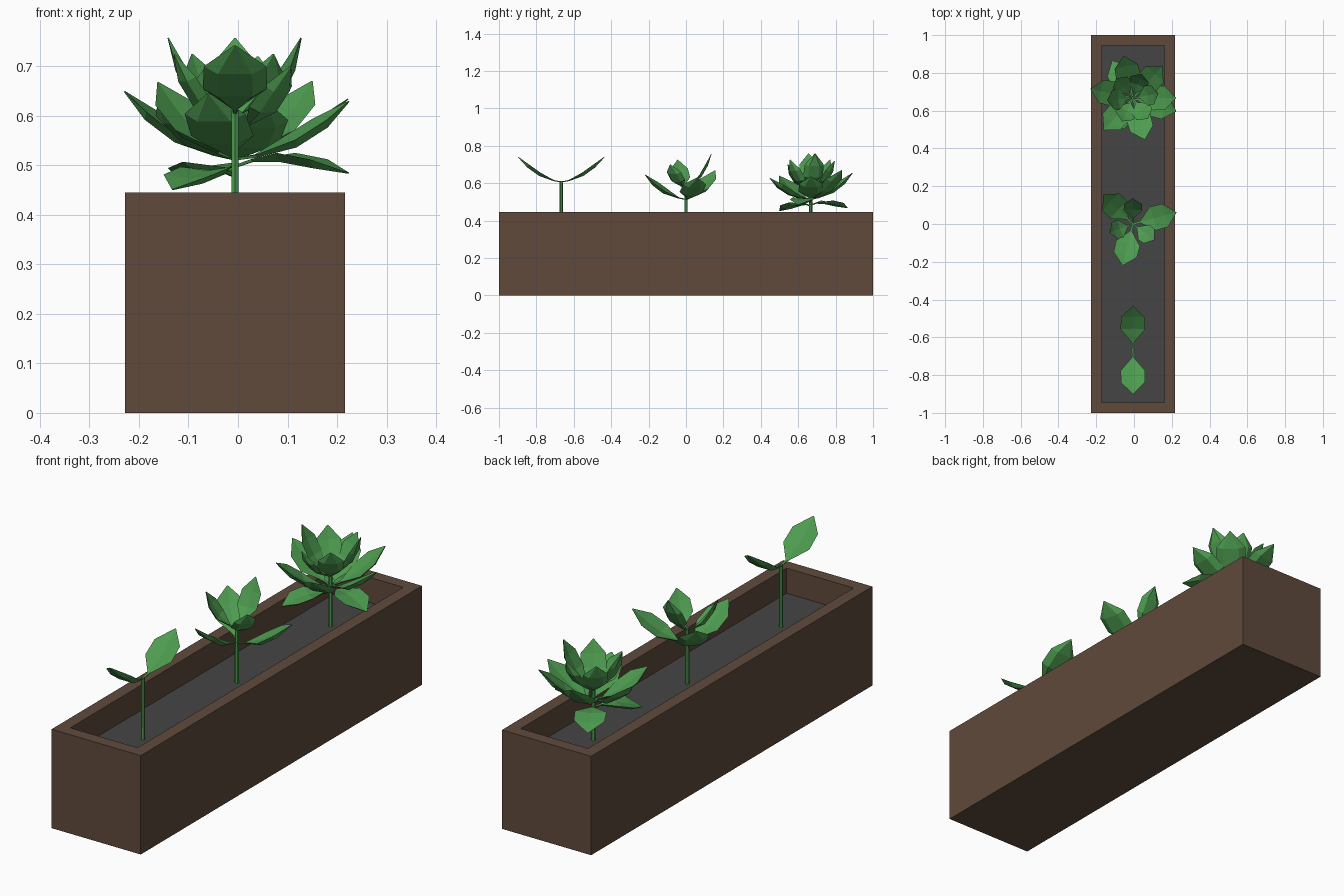
import bpy, bmesh
from math import cos, sin, radians, hypot
from mathutils import Vector

if "Cube" in bpy.data.objects:
    bpy.data.objects.remove(bpy.data.objects["Cube"])

CX = -0.006   # planter and stem centre line
SOIL_Z = 0.33


def material(name, rgb):
    m = bpy.data.materials.new(name)
    m.diffuse_color = (*rgb, 1)
    m.use_nodes = True
    m.node_tree.nodes["Principled BSDF"].inputs["Base Color"].default_value = m.diffuse_color
    return m


WOOD = material("brown", (0.115, 0.068, 0.045))
SOIL = material("soil grey", (0.06, 0.06, 0.06))
GREEN = material("leaf green", (0.075, 0.33, 0.08))


def finish(name, bm, mat):
    bmesh.ops.recalc_face_normals(bm, faces=bm.faces)
    me = bpy.data.meshes.new(name)
    bm.to_mesh(me)
    bm.free()
    me.materials.append(mat)
    ob = bpy.data.objects.new(name, me)
    bpy.context.collection.objects.link(ob)
    return ob


def rect(bm, hx, hy, z):
    return [bm.verts.new((CX + sx * hx, sy * hy, z))
            for sx, sy in ((-1, -1), (1, -1), (1, 1), (-1, 1))]


def bridge(bm, a, b):
    n = len(a)
    for i in range(n):
        bm.faces.new((a[i], a[(i + 1) % n], b[(i + 1) % n], b[i]))


# planter box: outer walls, rim, inner walls
bm = bmesh.new()
rings = [rect(bm, 0.222, 1.0, 0), rect(bm, 0.222, 1.0, 0.445),
         rect(bm, 0.167, 0.945, 0.445), rect(bm, 0.167, 0.945, SOIL_Z)]
bm.faces.new(rings[0])
for a, b in zip(rings, rings[1:]):
    bridge(bm, a, b)
bm.faces.new(rings[-1])
finish("planter_box", bm, WOOD)

# soil surface
bm = bmesh.new()
bm.faces.new(rect(bm, 0.167, 0.945, SOIL_Z + 0.002))
finish("soil", bm, SOIL)


def stem(name, y, top):
    bm = bmesh.new()
    bmesh.ops.create_cone(bm, cap_ends=True, segments=6, radius1=0.009,
                          radius2=0.008, depth=top - SOIL_Z)
    bmesh.ops.translate(bm, verts=bm.verts, vec=(CX, y, (top + SOIL_Z) / 2))
    finish(name, bm, GREEN)


# leaf outline: (fraction along, half width, share of bend)
ROWS = ((0.0, 0.005, 0), (0.15, 0.006, 0.6), (0.44, 0.065, 1.0),
        (0.73, 0.063, 0.65), (1.0, 0.002, 0))


def leaf(name, y, base, az, reach, tip, bend, size=1.0):
    """Folded blade from the stem to a tip at a given reach and height."""
    a = radians(az)
    out, side = Vector((cos(a), sin(a), 0)), Vector((-sin(a), cos(a), 0))
    length = hypot(reach, tip - base)
    along = (out * reach + Vector((0, 0, tip - base))) / length
    up = along.cross(side)
    start = Vector((CX, y, base))
    bm = bmesh.new()
    loops = []
    for t, w, b in ROWS:
        w *= size
        c = start + along * length * t + up * bend * b
        thick = 0.005 + 0.09 * w if t < 1 else 0.002
        section = ((-w, 0.12 * w), (0, 0), (w, 0.12 * w),
                   (0.55 * w, -thick), (-0.55 * w, -thick))
        loops.append([bm.verts.new(c + side * s + up * h) for s, h in section])
    for p, q in zip(loops, loops[1:]):
        bridge(bm, p, q)
    bm.faces.new(loops[0])
    bm.faces.new(loops[-1])
    finish(name, bm, GREEN)


# each plant: name, y, stem top, leaves (base z, azimuth, reach, tip z, bend, size)
seedling = [(0.608, az, 0.232, 0.742, -0.022, 1) for az in (90, 270)]

young = [(0.515, 15, 0.238, 0.63, -0.022, 1),
         (0.515, 256, 0.225, 0.645, -0.022, 1),
         (0.515, 135, 0.220, 0.668, -0.022, 1),
         (0.575, 90, 0.135, 0.757, -0.022, 0.75),
         (0.575, 323, 0.140, 0.70, -0.022, 0.75),
         (0.575, 200, 0.130, 0.725, -0.022, 0.75)]

mature = [(0.50, -17, 0.240, 0.485, 0.024, 1),
          (0.485, 119, 0.225, 0.468, 0.022, 1),
          (0.48, 233, 0.210, 0.452, 0.022, 1)]
mature += [(0.515, az, 0.228, z, -0.022, 1) for az, z in
           ((168, 0.65), (228, 0.64), (286, 0.628), (0, 0.635), (47, 0.67), (102, 0.655))]
mature += [(0.56, az, 0.135, z, -0.022, 0.82) for az, z in
           ((10, 0.758), (70, 0.72), (130, 0.725), (185, 0.758), (245, 0.70), (305, 0.725))]

for name, y, top, leaves in (("seedling", -0.667, 0.612, seedling),
                             ("young_plant", 0.0, 0.585, young),
                             ("mature_plant", 0.667, 0.575, mature)):
    stem(name + "_stem", y, top)
    for i, spec in enumerate(leaves):
        leaf(f"{name}_leaf_{i + 1}", y, *spec)
